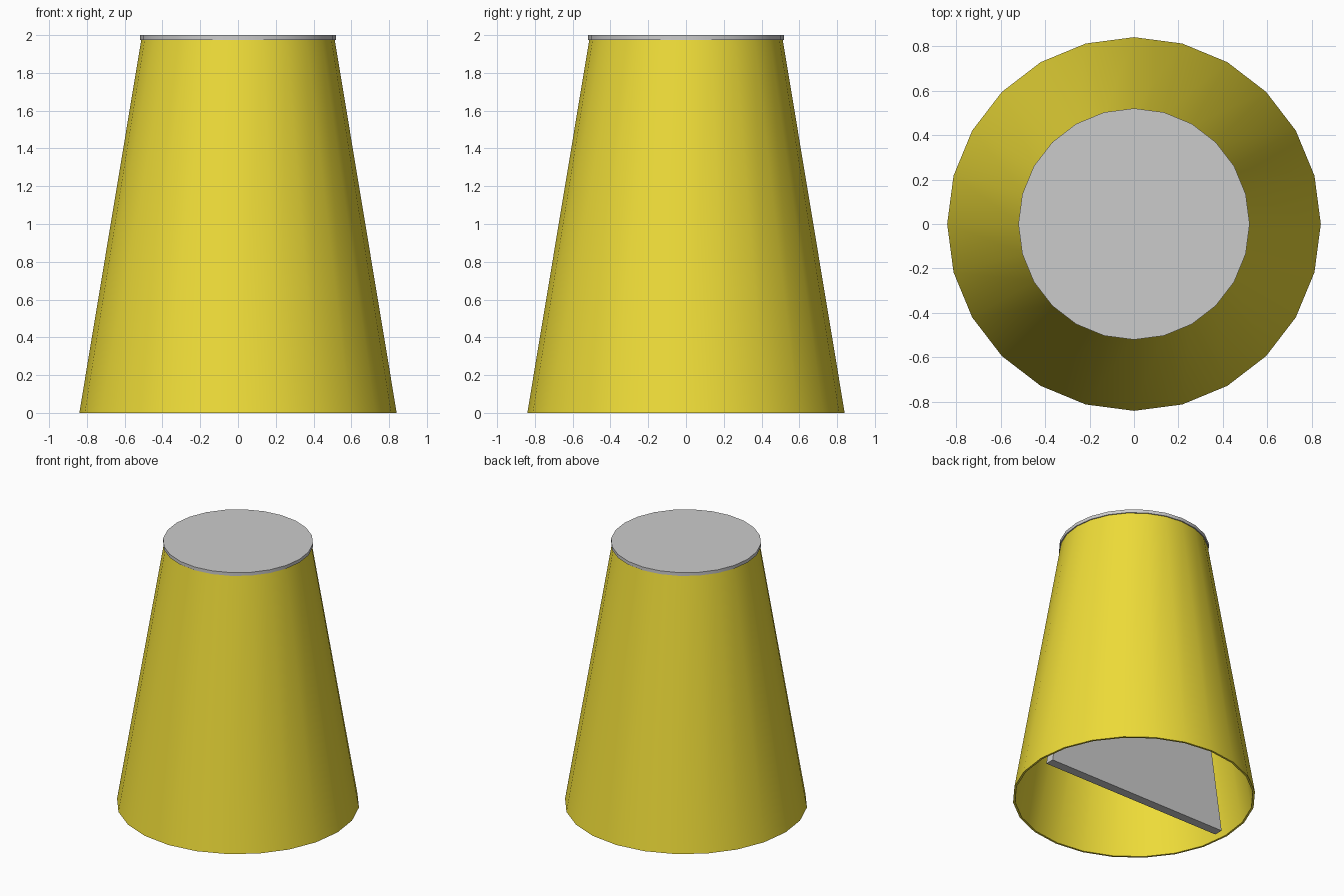
import bpy, bmesh, math

if "Cube" in bpy.data.objects:
    bpy.data.objects.remove(bpy.data.objects["Cube"])

SIDES = 24


def finish(name, bm, smooth=True):
    bmesh.ops.recalc_face_normals(bm, faces=bm.faces)
    mesh = bpy.data.meshes.new(name)
    bm.to_mesh(mesh)
    bm.free()
    obj = bpy.data.objects.new(name, mesh)
    bpy.context.collection.objects.link(obj)
    if smooth:
        bpy.ops.object.select_all(action='DESELECT')
        obj.select_set(True)
        bpy.context.view_layer.objects.active = obj
        bpy.ops.object.shade_smooth_by_angle(angle=math.radians(30))
    return obj


def ring(bm, r, z):
    return [bm.verts.new((r * math.cos(a), r * math.sin(a), z))
            for a in (2 * math.pi * i / SIDES for i in range(SIDES))]


def bridge(bm, a, b):
    for i in range(SIDES):
        j = (i + 1) % SIDES
        bm.faces.new((a[i], a[j], b[j], b[i]))


# Thin tapered shell, open at the bottom
bm = bmesh.new()
profile = [(0.84, 0), (0.512, 1.976), (0.497, 1.976), (0.825, 0)]
rings = [ring(bm, r, z) for r, z in profile]
for k in range(4):
    bridge(bm, rings[k], rings[(k + 1) % 4])
shell = finish("tapered_shell", bm)
yellow = bpy.data.materials.new("yellow")
yellow.diffuse_color = (0.86, 0.72, 0.04, 1)
yellow.use_nodes = True
yellow.node_tree.nodes["Principled BSDF"].inputs["Base Color"].default_value = yellow.diffuse_color
shell.data.materials.append(yellow)

# Flat lid on top
bm = bmesh.new()
low, high = ring(bm, 0.52, 1.975), ring(bm, 0.52, 2.0)
bridge(bm, low, high)
bm.faces.new(low)
bm.faces.new(high)
finish("top_lid", bm)

# Tapered divider plate standing inside the shell
bm = bmesh.new()
bmesh.ops.create_cube(bm, size=1)
for v in bm.verts:
    top = v.co.z > 0
    v.co = (math.copysign(0.46 if top else 0.763, v.co.x),
            math.copysign(0.034, v.co.y),
            1.976 if top else 0.0)
finish("inner_divider", bm, smooth=False)
